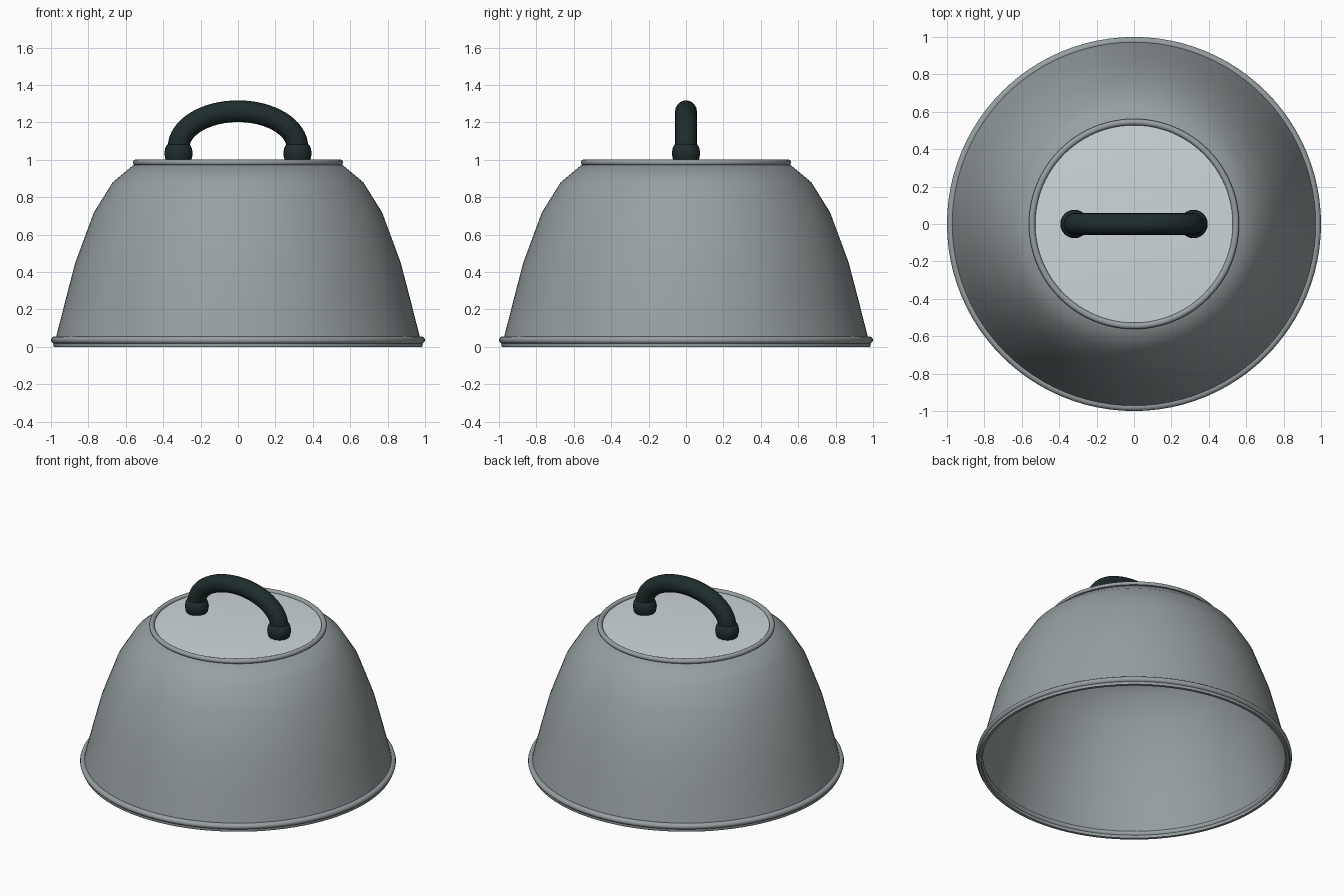
import bpy, bmesh, math
from mathutils import Vector

if "Cube" in bpy.data.objects:
    bpy.data.objects.remove(bpy.data.objects["Cube"])


def material(name, rgb):
    m = bpy.data.materials.new(name)
    m.diffuse_color = (*rgb, 1)
    m.use_nodes = True
    m.node_tree.nodes["Principled BSDF"].inputs["Base Color"].default_value = m.diffuse_color
    return m


steel = material("grey_steel", (0.31, 0.35, 0.355))
bright = material("light_steel", (0.62, 0.68, 0.69))
dark = material("dark_green_black", (0.014, 0.026, 0.026))


def finish(name, bm, mat, angle=40):
    bmesh.ops.recalc_face_normals(bm, faces=bm.faces)
    me = bpy.data.meshes.new(name)
    bm.to_mesh(me)
    bm.free()
    ob = bpy.data.objects.new(name, me)
    me.materials.append(mat)
    bpy.context.collection.objects.link(ob)
    bpy.ops.object.select_all(action='DESELECT')
    ob.select_set(True)
    bpy.context.view_layer.objects.active = ob
    bpy.ops.object.shade_smooth_by_angle(angle=math.radians(angle))
    return ob


def lathe(name, profile, mat, closed=False, centre=(0, 0), steps=96, angle=40):
    bm = bmesh.new()
    vs = [bm.verts.new((r + 0.0, 0, z)) for r, z in profile]
    pairs = list(zip(vs, vs[1:])) + ([(vs[-1], vs[0])] if closed else [])
    es = [bm.edges.new(p) for p in pairs]
    bmesh.ops.spin(bm, geom=vs + es, cent=(0, 0, 0), axis=(0, 0, 1),
                   angle=2 * math.pi, steps=steps, use_duplicate=False)
    bmesh.ops.remove_doubles(bm, verts=bm.verts, dist=1e-5)
    bmesh.ops.translate(bm, verts=bm.verts, vec=(*centre, 0))
    return finish(name, bm, mat, angle)


def ring(r, z, a, b, n=12):
    return [(r + a * math.cos(2 * math.pi * i / n), z + b * math.sin(2 * math.pi * i / n))
            for i in range(n)]


# bell-shaped shell, outer wall then inner wall, open at the bottom
outer = [(0.978, 0.03), (0.925, 0.24), (0.87, 0.45), (0.77, 0.72), (0.67, 0.88), (0.56, 0.972)]
inner = [(r - 0.012, z - 0.006) for r, z in reversed(outer)]
lathe("shell", outer + [(0.0, 0.975), (0.0, 0.966)] + inner, steel, closed=True)

# rolled bottom rim: a bead over a short lip
lathe("bottom_bead", ring(0.978, 0.036, 0.022, 0.02), steel, closed=True)
lathe("bottom_lip", [(0.965, 0.0), (0.984, 0.0), (0.988, 0.012), (0.984, 0.026), (0.965, 0.03)],
      steel, closed=True)

# top rim and slightly domed top plate
lathe("top_bead", ring(0.545, 0.986, 0.017, 0.016), steel, closed=True)
lathe("top_plate", [(0.0, 1.0), (0.15, 0.999), (0.3, 0.996), (0.42, 0.992), (0.545, 0.985)], bright)

# arched handle: circle swept along a half ellipse
bm = bmesh.new()
N, M, R = 32, 20, 0.058
path = [Vector((0.318, 0, 1.02))]
path += [Vector((0.318 * math.cos(t), 0, 1.065 + 0.195 * math.sin(t)))
         for t in (math.pi * i / N for i in range(N + 1))]
path += [Vector((-0.318, 0, 1.02))]
loops = []
for i, p in enumerate(path):
    t = (path[min(i + 1, len(path) - 1)] - path[max(i - 1, 0)]).normalized()
    side = Vector((0, 1, 0))
    up = t.cross(side)
    loops.append([bm.verts.new(p + R * (side * math.cos(2 * math.pi * k / M)
                                        + up * math.sin(2 * math.pi * k / M))) for k in range(M)])
for a, b in zip(loops, loops[1:]):
    for k in range(M):
        bm.faces.new((a[k], a[(k + 1) % M], b[(k + 1) % M], b[k]))
bm.faces.new(loops[0])
bm.faces.new(loops[-1])
finish("handle", bm, dark)

# rounded collars at the handle feet
collar = [(0, 0.99), (0.064, 0.99), (0.072, 1.01), (0.076, 1.035), (0.072, 1.06),
          (0.062, 1.08), (0.045, 1.09), (0, 1.09)]
for name, s in (("right", 1), ("left", -1)):
    lathe(name + "_collar", collar, dark, centre=(s * 0.318, 0), steps=32)
